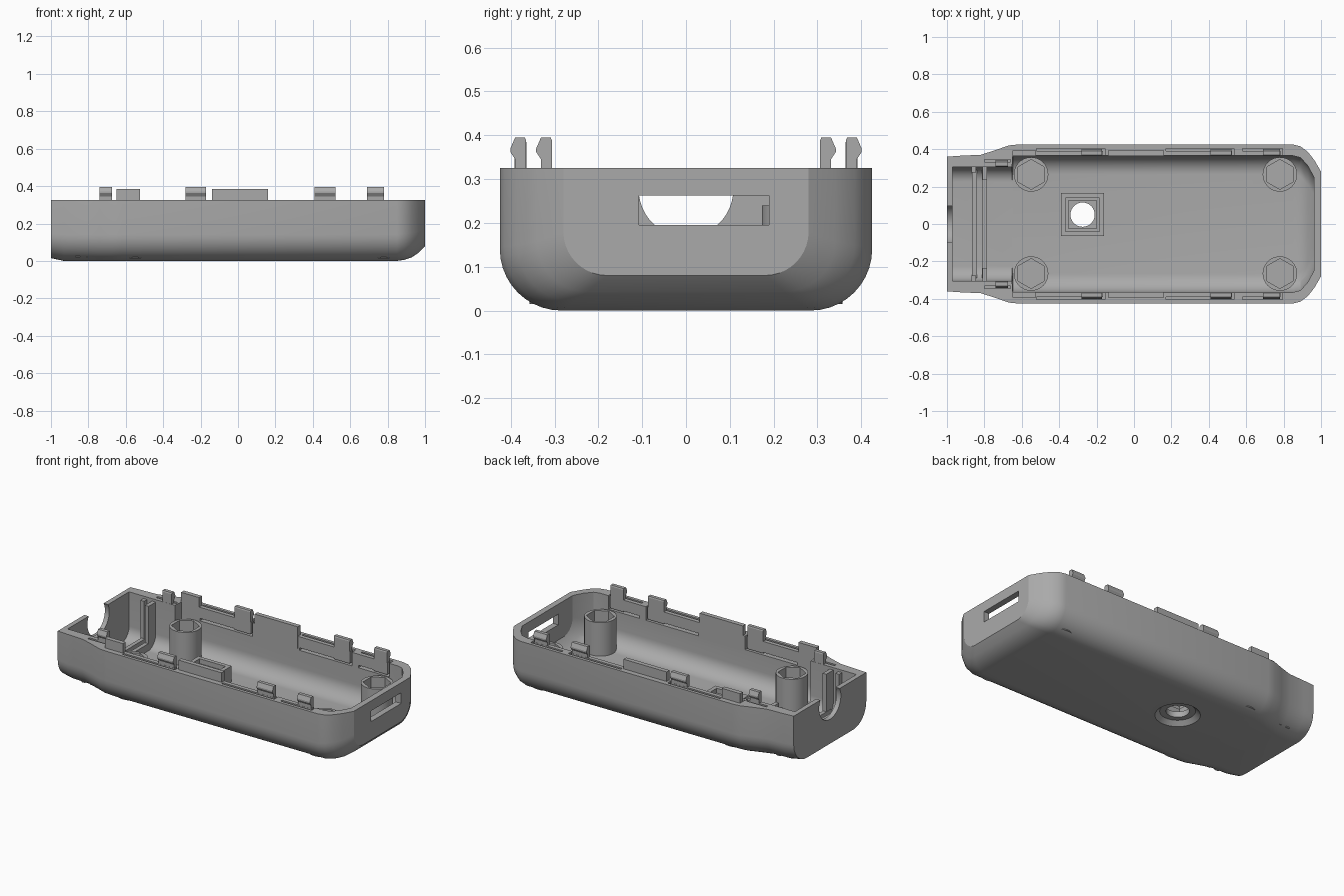
import bpy, bmesh, math
from mathutils import Matrix

cube = bpy.data.objects.get("Cube")
if cube:
    bpy.data.objects.remove(cube, do_unlink=True)

grey = bpy.data.materials.new("plastic_grey")
grey.use_nodes = True
GREY = (0.4, 0.4, 0.4, 1)
grey.diffuse_color = GREY
grey.node_tree.nodes["Principled BSDF"].inputs["Base Color"].default_value = GREY

RIM = 0.325
FLOOR = 0.03


def make(name, bm):
    bmesh.ops.recalc_face_normals(bm, faces=bm.faces)
    me = bpy.data.meshes.new(name)
    bm.to_mesh(me)
    bm.free()
    ob = bpy.data.objects.new(name, me)
    ob.data.materials.append(grey)
    bpy.context.collection.objects.link(ob)
    return ob


def box(name, x0, x1, y0, y1, z0, z1):
    bm = bmesh.new()
    size = Matrix.Diagonal((x1 - x0, y1 - y0, z1 - z0, 1))
    place = Matrix.Translation(((x0 + x1) / 2, (y0 + y1) / 2, (z0 + z1) / 2))
    bmesh.ops.create_cube(bm, size=1, matrix=place @ size)
    return make(name, bm)


def cylinder(name, x, y, z0, z1, r0, r1=None, sides=40, turn=0):
    bm = bmesh.new()
    place = Matrix.Translation((x, y, (z0 + z1) / 2)) @ Matrix.Rotation(turn, 4, "Z")
    bmesh.ops.create_cone(bm, cap_ends=True, segments=sides, radius1=r0,
                          radius2=r0 if r1 is None else r1, depth=z1 - z0, matrix=place)
    return make(name, bm)


def loft(name, stations, top, steps=10):
    """Tray-shaped sections (x, half width, bottom, corner radius) joined along x."""
    bm = bmesh.new()
    rings = []
    for x, w, z, r in stations:
        half = [(w, top)]
        for i in range(steps + 1):
            a = math.pi / 2 * i / steps
            half.append((w - r + r * math.cos(a), z + r - r * math.sin(a)))
        section = half + [(-y, h) for y, h in reversed(half)]
        rings.append([bm.verts.new((x, y, h)) for y, h in section])
    n = len(rings[0])
    for a, b in zip(rings, rings[1:]):
        for i in range(n):
            j = (i + 1) % n
            bm.faces.new((a[i], a[j], b[j], b[i]))
    bm.faces.new(rings[0])
    bm.faces.new(rings[-1])
    return make(name, bm)


def cut(target, cutter):
    mod = target.modifiers.new("cut", "BOOLEAN")
    mod.operation = "DIFFERENCE"
    mod.solver = "EXACT"
    mod.object = cutter
    bpy.context.view_layer.objects.active = target
    bpy.ops.object.modifier_apply(modifier=mod.name)
    bpy.data.objects.remove(cutter, do_unlink=True)


def both_sides(name, x0, x1, y0, y1, z0, z1):
    return [box(f"{label}_{name}", x0, x1, min(s * y0, s * y1), max(s * y0, s * y1), z0, z1)
            for label, s in (("back", 1), ("front", -1))]


def clip(name, x0, x1, y, side):
    """Snap hook: upright strip with an outward barb."""
    profile = [(0, 0.25), (0.025, 0.25), (0.025, 0.345), (0.036, 0.362), (0.036, 0.37),
               (0.025, 0.395), (0.003, 0.395), (0, 0.388)]
    bm = bmesh.new()
    face = bm.faces.new([bm.verts.new((x0, side * (y + d), z)) for d, z in profile])
    out = bmesh.ops.extrude_face_region(bm, geom=[face])
    moved = [v for v in out["geom"] if isinstance(v, bmesh.types.BMVert)]
    bmesh.ops.translate(bm, verts=moved, vec=(x1 - x0, 0, 0))
    return make(name, bm)


# Outer shell, hollowed out
shell = loft("case_shell", [
    (-1, 0.36, 0.015, 0.13), (-0.93, 0.365, 0, 0.14), (-0.82, 0.37, 0, 0.14),
    (-0.74, 0.395, 0, 0.14), (-0.67, 0.42, 0, 0.14), (-0.62, 0.425, 0, 0.14),
    (0.85, 0.425, 0, 0.14), (0.89, 0.415, 0.006, 0.14), (0.93, 0.385, 0.02, 0.13),
    (0.965, 0.34, 0.043, 0.115), (1, 0.28, 0.08, 0.1)], RIM)
cut(shell, loft("cavity", [
    (-0.97, 0.305, FLOOR, 0.08), (-0.652, 0.305, FLOOR, 0.08), (-0.648, 0.365, FLOOR, 0.1),
    (0.85, 0.365, FLOOR, 0.1), (0.89, 0.355, 0.04, 0.1), (0.93, 0.31, 0.06, 0.1),
    (0.962, 0.25, 0.1, 0.09)], 0.5))

# Port window and round cable opening in the ends
cut(shell, box("window", 0.9, 1.1, -0.107, 0.19, 0.195, 0.262))
bm = bmesh.new()
bmesh.ops.create_cone(bm, cap_ends=True, segments=48, radius1=0.108, radius2=0.108, depth=0.2,
                      matrix=Matrix.Translation((-1, 0, 0.276)) @ Matrix.Rotation(math.pi / 2, 4, "Y"))
cut(shell, make("cable_opening", bm))

# Flexible clip arms: pocket behind, slit below, gap at the free end
for x0, x1 in ((-0.52, -0.155), (0.17, 0.535), (0.58, 0.795)):
    for c in both_sides("pocket", x0, x1, 0.391, 0.405, 0.24, 0.5):
        cut(shell, c)
    for c in both_sides("slit", x0, x1, 0.35, 0.4, 0.24, 0.256):
        cut(shell, c)
    for c in both_sides("gap", x1 - 0.012, x1, 0.35, 0.4, 0.245, 0.5):
        cut(shell, c)
for c in both_sides("end_pocket", -0.8, -0.66, 0.331, 0.346, 0.24, 0.5):
    cut(shell, c)

# Button hole with countersink underneath
BX, BY = -0.275, 0.05
cut(shell, cylinder("countersink", BX, BY, -0.012, 0.025, 0.14, 0.1))
cut(shell, cylinder("button_hole", BX, BY, -0.1, 0.2, 0.065))
guide = box("button_guide", BX - 0.115, BX + 0.115, BY - 0.115, BY + 0.115, 0.026, 0.13)
for r, z in ((0.09, 0.1), (0.075, 0.06)):
    cut(guide, box("guide_step", BX - r, BX + r, BY - r, BY + r, z, 0.3))
cut(guide, cylinder("guide_hole", BX, BY, -0.1, 0.2, 0.065))

smooth = [shell, guide]

# Screw posts with hexagonal nut pockets
for end, x in (("right", -0.55), ("left", 0.78)):
    for label, s in (("back", 1), ("front", -1)):
        post = cylinder(f"{label}_{end}_post", x, s * 0.265, 0.015, 0.24, 0.092)
        cut(post, cylinder("nut_pocket", x, s * 0.265, 0.1, 0.4, 0.08, sides=6, turn=0))
        smooth.append(post)

# Snap clips and rim tabs
CLIPS = ((-0.74, -0.675, 0.306), (-0.28, -0.17, 0.365), (0.41, 0.52, 0.365), (0.69, 0.78, 0.365))
for i, (x0, x1, y) in enumerate(CLIPS, 1):
    clip(f"back_clip_{i}", x0, x1, y, 1)
    clip(f"front_clip_{i}", x0, x1, y, -1)
both_sides("long_tab", -0.14, 0.16, 0.364, 0.392, 0.25, 0.385)
both_sides("short_tab", -0.65, -0.525, 0.364, 0.392, 0.25, 0.385)

# Panel slot by the cable opening
both_sides("outer_slot_rib", -0.87, -0.845, 0.275, 0.31, 0.02, 0.31)
both_sides("inner_slot_rib", -0.81, -0.785, 0.235, 0.31, 0.02, 0.31)
box("outer_slot_rail", -0.865, -0.84, -0.29, 0.29, 0.02, 0.075)
box("inner_slot_rail", -0.812, -0.787, -0.29, 0.29, 0.02, 0.075)

bpy.ops.object.select_all(action="DESELECT")
for ob in smooth:
    ob.select_set(True)
bpy.context.view_layer.objects.active = shell
bpy.ops.object.shade_smooth_by_angle(angle=math.radians(25))
